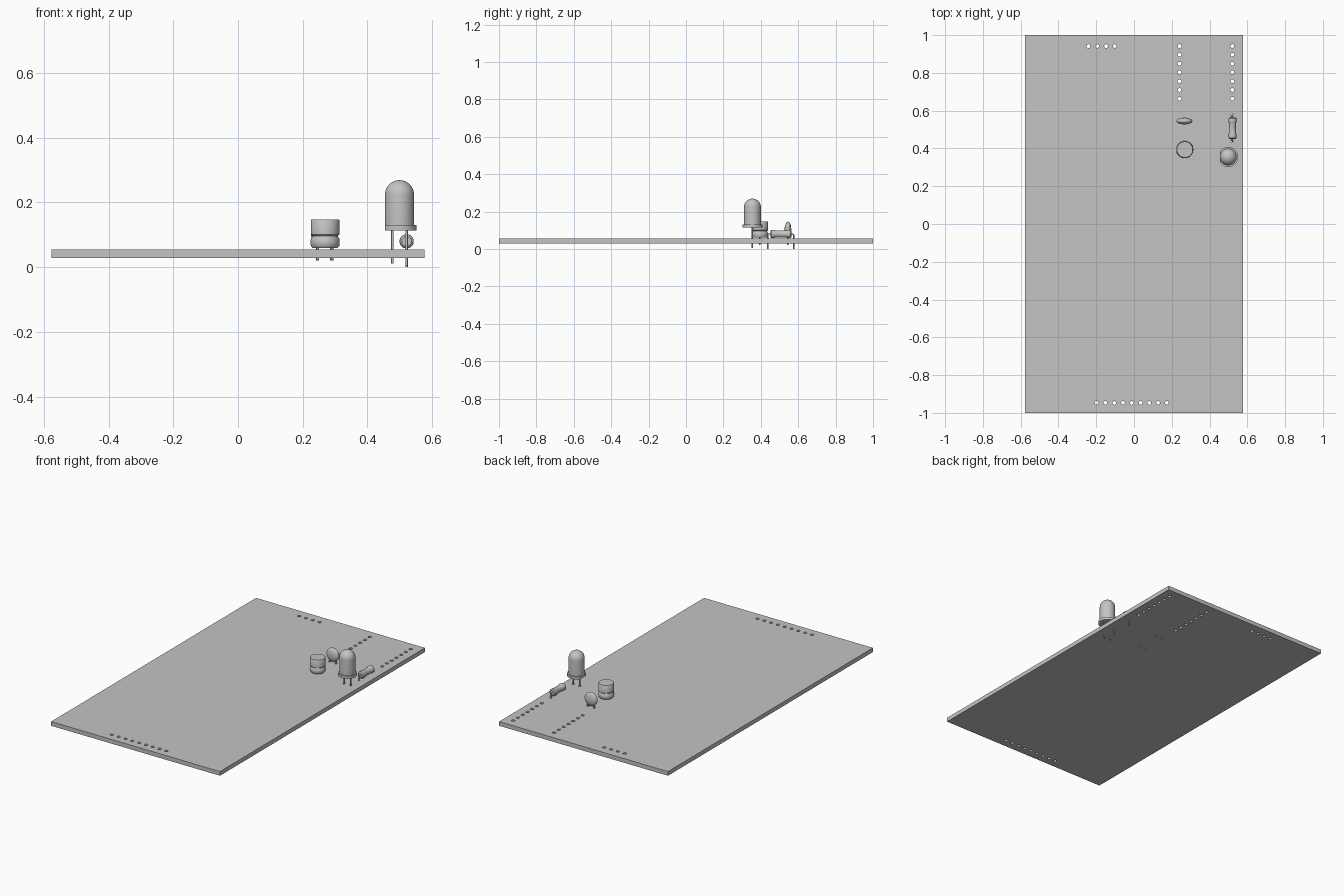
import bpy, bmesh, math
from mathutils import Vector, Matrix

if "Cube" in bpy.data.objects:
    bpy.data.objects.remove(bpy.data.objects["Cube"], do_unlink=True)

grey = bpy.data.materials.new("plain grey")
grey.use_nodes = True
grey.diffuse_color = (0.55, 0.55, 0.55, 1)
grey.node_tree.nodes["Principled BSDF"].inputs["Base Color"].default_value = (0.55, 0.55, 0.55, 1)


def make(name, bm, smooth=True):
    bmesh.ops.recalc_face_normals(bm, faces=bm.faces)
    mesh = bpy.data.meshes.new(name)
    bm.to_mesh(mesh)
    bm.free()
    mesh.materials.append(grey)
    ob = bpy.data.objects.new(name, mesh)
    bpy.context.collection.objects.link(ob)
    bpy.ops.object.select_all(action='DESELECT')
    ob.select_set(True)
    bpy.context.view_layer.objects.active = ob
    if smooth:
        bpy.ops.object.shade_smooth_by_angle(angle=math.radians(35))
    return ob


def lathe(profile, matrix, steps=40):
    """Spin (radius, height) points around z, then place the result."""
    bm = bmesh.new()
    verts = [bm.verts.new((r, 0, h)) for r, h in profile]
    edges = [bm.edges.new(pair) for pair in zip(verts, verts[1:])]
    bmesh.ops.spin(bm, geom=verts + edges, cent=(0, 0, 0), axis=(0, 0, 1),
                   angle=math.tau, steps=steps)
    bmesh.ops.remove_doubles(bm, verts=bm.verts, dist=0.00005)
    bmesh.ops.transform(bm, matrix=matrix, verts=bm.verts)
    return bm


def wire(name, points, radius=0.004):
    """Round lead that follows a path."""
    curve = bpy.data.curves.new(name, 'CURVE')
    curve.dimensions = '3D'
    curve.bevel_depth = radius
    curve.bevel_resolution = 2
    curve.use_fill_caps = True
    spline = curve.splines.new('POLY')
    spline.points.add(len(points) - 1)
    for p, co in zip(spline.points, points):
        p.co = (*co, 1)
    curve.materials.append(grey)
    ob = bpy.data.objects.new(name, curve)
    bpy.context.collection.objects.link(ob)


def at(x, y, z):
    return Matrix.Translation((x, y, z))


BOTTOM, TOP = 0.029, 0.055
LED, CAN, DISC, RES = (0.499, 0.355), (0.269, 0.394), (0.267, 0.545), (0.521, 0.507)
PITCH = 0.0465

# Circuit board with pin header holes and lead holes
bm = bmesh.new()
bmesh.ops.create_cube(bm, size=1, matrix=at(0, 0, (BOTTOM + TOP) / 2)
                      @ Matrix.Diagonal((1.154, 2, TOP - BOTTOM, 1)))
board = make("circuit_board", bm, False)

pins = [(-0.198 + i * PITCH, -0.947) for i in range(9)]
pins += [(-0.241 + i * PITCH, 0.942) for i in range(4)]
pins += [(x, 0.942 - i * PITCH) for x in (0.241, 0.521) for i in range(7)]
leads = [(x + s * 0.022, y) for x, y in (LED, CAN, DISC) for s in (-1, 1)]
leads += [(RES[0], RES[1] + s * 0.07) for s in (-1, 1)]
bm = bmesh.new()
for spots, radius in ((pins, 0.010), (leads, 0.007)):
    for x, y in spots:
        bmesh.ops.create_cone(bm, cap_ends=True, segments=16, radius1=radius,
                              radius2=radius, depth=0.1, matrix=at(x, y, 0.042))
cutter = make("hole_cutter", bm, False)
cutter.hide_render = True
cut = board.modifiers.new("holes", 'BOOLEAN')
cut.operation = 'DIFFERENCE'
cut.solver = 'EXACT'
cut.object = cutter
bpy.context.view_layer.objects.active = board
bpy.ops.object.modifier_apply(modifier=cut.name)
bpy.data.objects.remove(cutter, do_unlink=True)

# Lamp: flange with one flat side, round dome
R = 0.045
dome = [(R * math.cos(a), 0.224 + R * math.sin(a))
        for a in (i * math.pi / 20 for i in range(11))]
bm = lathe([(0, 0.114), (0.053, 0.114), (0.053, 0.13), (R, 0.13)] + dome, Matrix())
for v in bm.verts:
    v.co.x = max(v.co.x, -R)
bmesh.ops.translate(bm, vec=(*LED, 0), verts=bm.verts)
make("lamp_body", bm)
for s, end in ((-1, 0.012), (1, 0.006)):
    x = LED[0] + s * 0.022
    wire("lamp_lead", [(x, LED[1], 0.118), (x, LED[1], end)])

# Can capacitor: rounded bead, groove and sleeve
bm = lathe([(0, 0.06), (0.039, 0.06), (0.044, 0.066), (0.045, 0.077), (0.044, 0.088),
            (0.040, 0.094), (0.040, 0.097), (0.044, 0.101), (0.044, 0.145),
            (0.042, 0.148), (0, 0.148)], at(*CAN, 0))
make("can_capacitor", bm)

# Disc capacitor: lens standing on edge
lens = [(0.042 * math.sin(a), -0.018 * math.cos(a))
        for a in (i * math.pi / 16 for i in range(17))]
make("disc_capacitor", lathe(lens, at(*DISC, 0.104) @ Matrix.Rotation(math.pi / 2, 4, 'X')))

for s in (-1, 1):
    x = CAN[0] + s * 0.022
    wire("can_lead", [(x, CAN[1], 0.07), (x, CAN[1], 0.02)])
    x = DISC[0] + s * 0.022
    wire("disc_lead", [(x, DISC[1], 0.09), (x, DISC[1], 0.02)])

# Resistor: barrel with thicker ends, bent leads
half = [(0, -0.056), (0.015, -0.056), (0.021, -0.051), (0.022, -0.044),
        (0.022, -0.036), (0.019, -0.029)]
barrel = half + [(r, -h) for r, h in reversed(half)]
make("resistor_body", lathe(barrel, at(*RES, 0.08) @ Matrix.Rotation(math.pi / 2, 4, 'X')))
for s in (-1, 1):
    x, y = RES
    wire("resistor_lead", [(x, y + s * 0.05, 0.08), (x, y + s * 0.064, 0.08),
                           (x, y + s * 0.07, 0.074), (x, y + s * 0.07, 0)])
